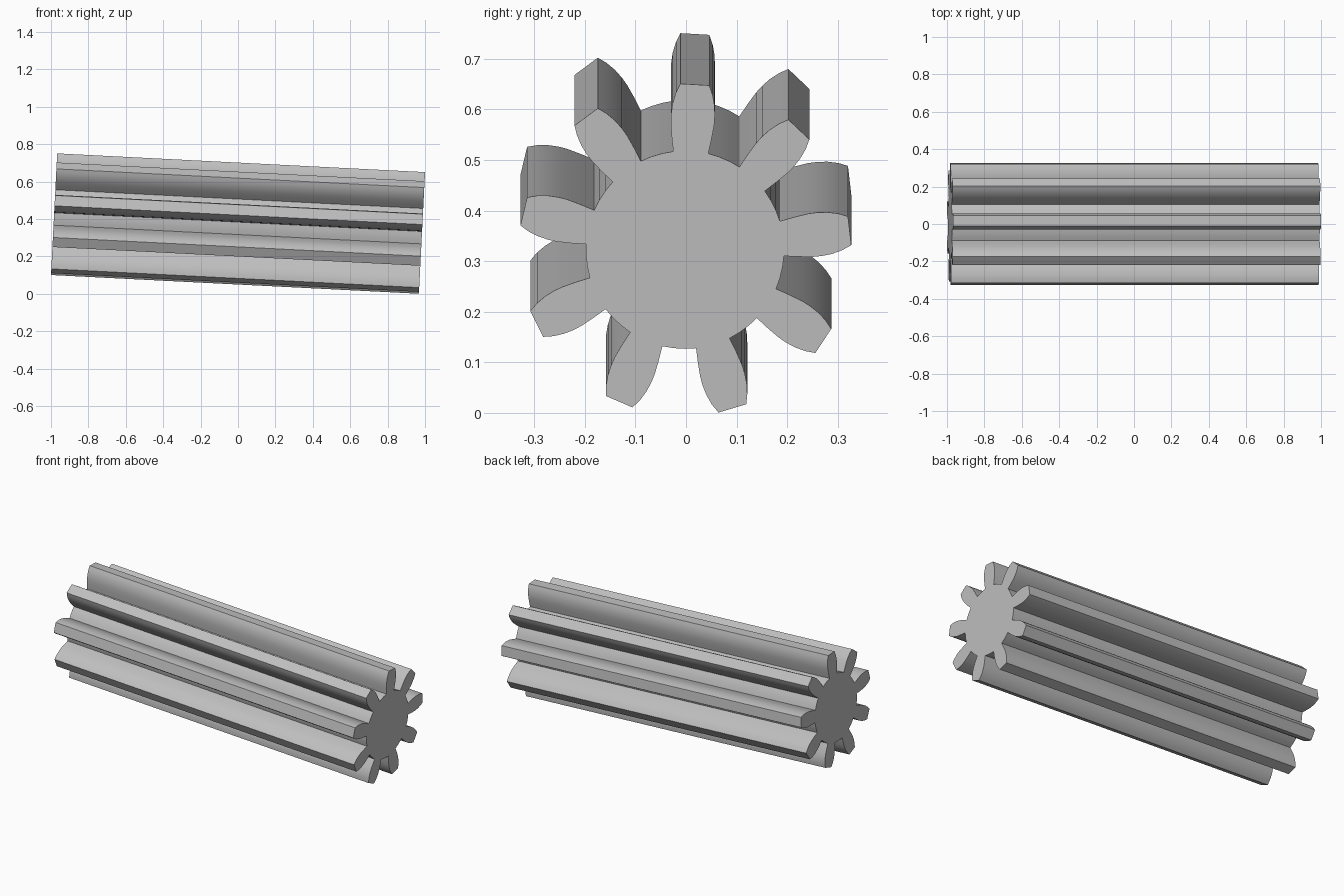
import bpy, bmesh, math
from mathutils import Vector

TEETH = 9
LENGTH = 1.9695
TILT = math.radians(2.91)
PHASE = math.radians(3.4)
ROOT_RADIUS = 0.196
# One tooth flank: half width and distance from the axis, root to tip
FLANK = [(0.0347, 0.193), (0.0395, 0.222), (0.043, 0.25), (0.0433, 0.268),
         (0.0415, 0.288), (0.0365, 0.309), (0.0286, 0.3277)]

cube = bpy.data.objects.get("Cube")
if cube:
    bpy.data.objects.remove(cube, do_unlink=True)


def make_material(name, color):
    mat = bpy.data.materials.new(name)
    mat.use_nodes = True
    mat.diffuse_color = color
    mat.node_tree.nodes["Principled BSDF"].inputs["Base Color"].default_value = color
    return mat


def gear_outline():
    """Closed gear profile in the y-z plane."""
    tooth = [(-u, v) for u, v in FLANK] + [(u, v) for u, v in reversed(FLANK)]
    # valley floor between this tooth and the next
    half = math.pi / TEETH
    for offset in (-0.06, 0.06):
        a = half + offset
        tooth.append((ROOT_RADIUS * math.sin(a), ROOT_RADIUS * math.cos(a)))
    points = []
    for i in range(TEETH):
        a = PHASE + i * 2 * half
        c, s = math.cos(a), math.sin(a)
        points += [(u * c + v * s, v * c - u * s) for u, v in tooth]
    return points


# Long pinion: extrude the gear profile along its axis
bm = bmesh.new()
end = bm.faces.new([bm.verts.new((-LENGTH / 2, y, z)) for y, z in gear_outline()])
result = bmesh.ops.extrude_face_region(bm, geom=[end], use_keep_orig=True)
moved = [g for g in result["geom"] if isinstance(g, bmesh.types.BMVert)]
bmesh.ops.translate(bm, verts=moved, vec=Vector((LENGTH, 0, 0)))
bmesh.ops.recalc_face_normals(bm, faces=bm.faces)

mesh = bpy.data.meshes.new("pinion_gear")
bm.to_mesh(mesh)
bm.free()
gear = bpy.data.objects.new("pinion_gear", mesh)
bpy.context.collection.objects.link(gear)
mesh.materials.append(make_material("steel grey", (0.52, 0.52, 0.52, 1)))

# The shaft tips slightly down towards its left end
gear.rotation_euler = (0, TILT, 0)
gear.location = (0, -0.002, 0.3725)

bpy.ops.object.select_all(action="DESELECT")
gear.select_set(True)
bpy.context.view_layer.objects.active = gear
bpy.ops.object.shade_smooth_by_angle(angle=math.radians(30))
